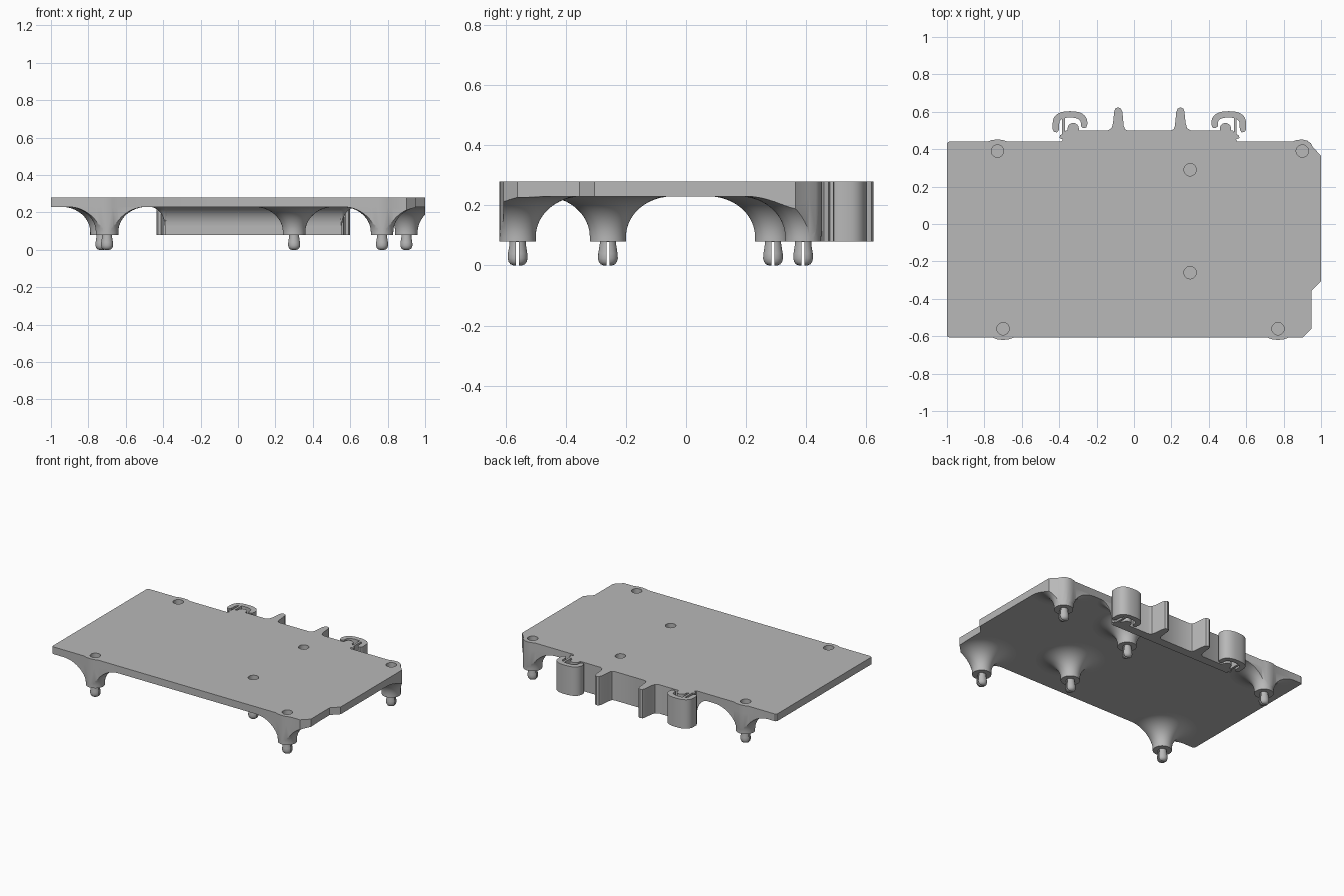
import bpy, bmesh
from math import sin, cos, pi, radians
from mathutils import Vector

if "Cube" in bpy.data.objects:
    bpy.data.objects.remove(bpy.data.objects["Cube"])

grey = bpy.data.materials.new("plain grey")
grey.use_nodes = True
grey.diffuse_color = (0.48, 0.48, 0.48, 1)
grey.node_tree.nodes["Principled BSDF"].inputs["Base Color"].default_value = (0.48, 0.48, 0.48, 1)

TOP, UNDER, FOOT = 0.28, 0.23, 0.08


def make(name, bm):
    bmesh.ops.recalc_face_normals(bm, faces=bm.faces)
    mesh = bpy.data.meshes.new(name)
    bm.to_mesh(mesh)
    bm.free()
    ob = bpy.data.objects.new(name, mesh)
    bpy.context.collection.objects.link(ob)
    mesh.materials.append(grey)
    return ob


def prism(name, points, z0, z1):
    """Extrude an outline in the ground plane."""
    bm = bmesh.new()
    face = bm.faces.new([bm.verts.new((x, y, z0)) for x, y in points])
    up = bmesh.ops.extrude_face_region(bm, geom=[face])
    verts = [v for v in up["geom"] if isinstance(v, bmesh.types.BMVert)]
    bmesh.ops.translate(bm, verts=verts, vec=(0, 0, z1 - z0))
    return make(name, bm)


def lathe(name, profile, x, y, sides=40):
    """Spin a profile of (radius, height) about a vertical axis."""
    bm = bmesh.new()
    rings = []
    for r, z in profile:
        rings.append([bm.verts.new((x + r * cos(2 * pi * i / sides), y + r * sin(2 * pi * i / sides), z))
                      for i in range(sides)])
    for a, b in zip(rings, rings[1:]):
        for i in range(sides):
            j = (i + 1) % sides
            bm.faces.new((a[i], a[j], b[j], b[i]))
    bm.faces.new(rings[0])
    bm.faces.new(rings[-1])
    return make(name, bm)


def boolean(ob, cutter, operation):
    mod = ob.modifiers.new("cut", "BOOLEAN")
    mod.operation, mod.object, mod.solver = operation, cutter, "EXACT"
    bpy.context.view_layer.objects.active = ob
    bpy.ops.object.modifier_apply(modifier=mod.name)
    bpy.data.objects.remove(cutter)


def smooth(ob):
    bpy.ops.object.select_all(action="DESELECT")
    ob.select_set(True)
    bpy.context.view_layer.objects.active = ob
    bpy.ops.object.shade_smooth_by_angle(angle=radians(32))


def bump(x, y, side):
    """Small swelling of the plate edge beside a standoff."""
    d = [(-0.055, 0), (-0.03, 0.009), (0, 0.012), (0.03, 0.009), (0.055, 0)]
    return [(x + side * -a, y + side * b) for a, b in d]


def cove(core, spread, z0):
    """Concave flare that widens up to the plate underside."""
    steps = [i / 12 * pi / 2 for i in range(13)]
    return [(core + spread * (1 - cos(t)), z0 + (UNDER - z0) * sin(t)) for t in steps]


# Plate with cut corners
outline = [(-1, -0.6), (-0.985, -0.608)]
outline += bump(-0.70, -0.608, -1) + bump(0.77, -0.608, -1)
outline += [(0.90, -0.608), (0.95, -0.56), (0.95, -0.355), (1, -0.305), (1, 0.365), (0.957, 0.41),
            (0.945, 0.432), (0.925, 0.446), (0.90, 0.452), (0.87, 0.449), (0.845, 0.44)]
outline += bump(-0.73, 0.44, 1) + [(-0.99, 0.44), (-1, 0.432)]
plate = prism("plate", outline, UNDER, TOP)

# Flared standoffs, split pegs and the holes above them
spots = [(-0.73, 0.39), (0.90, 0.39), (0.30, 0.29), (0.30, -0.26), (-0.70, -0.56), (0.77, -0.56)]
peg_profile = [(0.014, 0), (0.024, 0.004), (0.030, 0.012), (0.033, 0.024),
               (0.032, 0.04), (0.027, 0.072), (0.027, FOOT)]
for x, y in spots:
    def hole():
        return lathe("hole_cutter", [(0.033, 0.11), (0.033, 0.32)], x, y)
    boolean(plate, hole(), "DIFFERENCE")
    post = lathe("standoff", [(0.06, FOOT)] + cove(0.06, 0.155, 0.095), x, y, 48)
    boolean(post, prism("edge_cutter", outline, 0, 0.5), "INTERSECT")
    boolean(post, hole(), "DIFFERENCE")
    smooth(post)
    peg = lathe("peg", peg_profile, x, y, 24)
    slot = [(x - 0.1, y - 0.005), (x + 0.1, y - 0.005), (x + 0.1, y + 0.005), (x - 0.1, y + 0.005)]
    boolean(peg, prism("slot_cutter", slot, -0.02, FOOT - 0.002), "DIFFERENCE")
    smooth(peg)
smooth(plate)

# Rear rail with two prongs, symmetrical about its own middle
MID = 0.082


def mirrored(points):
    return [(2 * MID - x, y) for x, y in reversed(points)]


prong = [(-0.035, 0.5), (-0.048, 0.507), (-0.055, 0.525), (-0.062, 0.60), (-0.07, 0.617), (-0.085, 0.624),
         (-0.10, 0.617), (-0.106, 0.60), (-0.112, 0.54), (-0.12, 0.512), (-0.14, 0.5)]
rail_half = prong + [(-0.365, 0.5), (-0.372, 0.485), (-0.395, 0.475), (-0.40, 0.46), (-0.38, 0.452), (-0.39, 0.44)]
rail = prism("rear_rail", rail_half + mirrored(rail_half), FOOT, TOP)
smooth(rail)

# Cove between the rail and the plate, rounded at its ends
left, right = -0.39, 2 * MID + 0.39
bm = bmesh.new()
section = [(0.44 - r, z) for r, z in cove(0, 0.085, 0.13)] + [(0.44, UNDER)]
ends = [[bm.verts.new((x, y, z)) for y, z in section] for x in (left, right)]
for i in range(len(section)):
    j = (i + 1) % len(section)
    bm.faces.new((ends[0][i], ends[0][j], ends[1][j], ends[1][i]))
for end in ends:
    bm.faces.new(end)
smooth(make("rail_cove", bm))
for x in (left, right):
    corner = lathe("rail_cove_end", cove(0.002, 0.083, 0.13), x, 0.44, 32)
    boolean(corner, prism("edge_cutter", outline, 0, 0.5), "INTERSECT")
    smooth(corner)


# Hook clips: curled cap, thin stem and inner stop
def arc(cx, cy, rx, ry, power=0.8, n=16):
    out = []
    for i in range(n + 1):
        c, s = cos(pi * i / n), max(0, sin(pi * i / n))
        out.append((cx + rx * abs(c) ** power * (1 if c > 0 else -1), cy + ry * s ** power))
    return out


cap = arc(-0.342, 0.535, 0.093, 0.068)
cap += [(-0.435, 0.505), (-0.427, 0.492), (-0.412, 0.49), (-0.402, 0.502)]
cap += list(reversed(arc(-0.342, 0.535, 0.058, 0.034)))
cap += [(-0.284, 0.522), (-0.272, 0.512), (-0.256, 0.515)]
stem = [(-0.385, 0.48), (-0.37, 0.48), (-0.37, 0.572), (-0.385, 0.572)]
stop = [(-0.295, 0.49)] + arc(-0.325, 0.51, 0.03, 0.03, 1) + [(-0.355, 0.49)]
for side in ("left", "right"):
    for part, points in (("cap", cap), ("stem", stem), ("stop", stop)):
        shape = points if side == "right" else mirrored(points)
        smooth(prism(f"{side}_clip_{part}", shape, FOOT, TOP))
